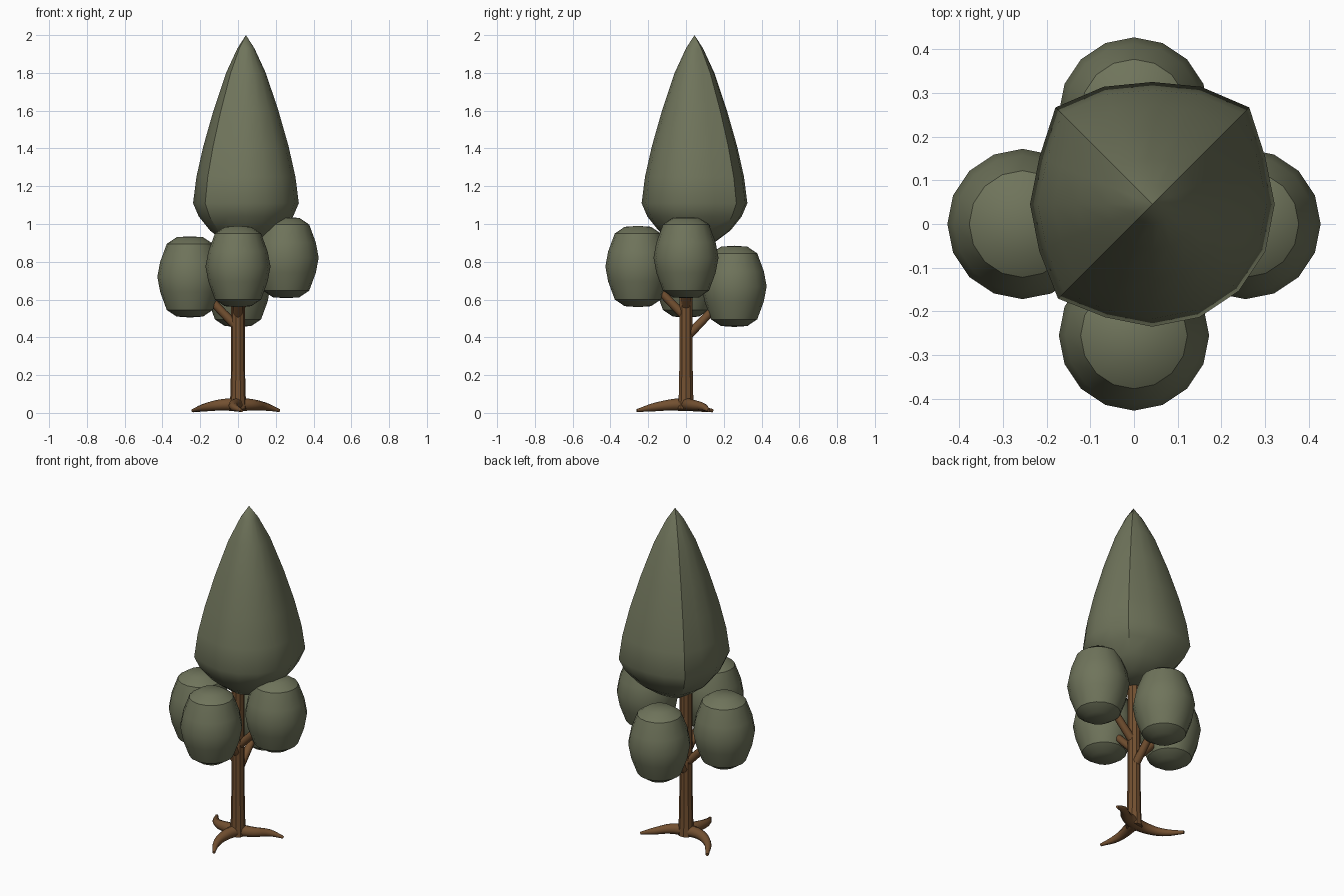
import bpy, bmesh
from math import cos, sin, pi, radians

if "Cube" in bpy.data.objects:
    bpy.data.objects.remove(bpy.data.objects["Cube"])


def material(name, rgb):
    m = bpy.data.materials.new(name)
    m.diffuse_color = (*rgb, 1)
    m.use_nodes = True
    m.node_tree.nodes["Principled BSDF"].inputs["Base Color"].default_value = m.diffuse_color
    return m


LEAF = material("leaf", (0.16, 0.175, 0.105))
BARK = material("bark", (0.17, 0.08, 0.03))


def finish(ob, mat, angle=35):
    ob.data.materials.clear()
    ob.data.materials.append(mat)
    bpy.ops.object.select_all(action='DESELECT')
    ob.select_set(True)
    bpy.context.view_layer.objects.active = ob
    bpy.ops.object.shade_smooth_by_angle(angle=radians(angle))


def lathe(name, profile, center, mat, sides=16, bump=None, angle=35):
    """Revolve (radius, z) points; bump scales the radius per side."""
    bm = bmesh.new()
    rings = []
    for r, z in profile:
        if r == 0:
            rings.append([bm.verts.new((center[0], center[1], center[2] + z))])
            continue
        ring = []
        for i in range(sides):
            a = 2 * pi * i / sides
            k = bump.get(i, 1) if bump else 1
            ring.append(bm.verts.new((center[0] + r * k * cos(a),
                                      center[1] + r * k * sin(a), center[2] + z)))
        rings.append(ring)
    for lo, hi in zip(rings, rings[1:]):
        for i in range(sides):
            j = (i + 1) % sides
            if len(lo) == 1:
                bm.faces.new((lo[0], hi[j], hi[i]))
            elif len(hi) == 1:
                bm.faces.new((lo[i], lo[j], hi[0]))
            else:
                bm.faces.new((lo[i], lo[j], hi[j], hi[i]))
    me = bpy.data.meshes.new(name)
    bm.to_mesh(me)
    bm.free()
    ob = bpy.data.objects.new(name, me)
    bpy.context.collection.objects.link(ob)
    finish(ob, mat, angle)


def tube(name, points, mat):
    """Tapered tube through (x, y, z, radius) points."""
    cu = bpy.data.curves.new(name, 'CURVE')
    cu.dimensions = '3D'
    cu.bevel_depth = 1
    cu.bevel_resolution = 2
    cu.resolution_u = 4
    cu.use_fill_caps = True
    sp = cu.splines.new('BEZIER')
    sp.bezier_points.add(len(points) - 1)
    for bp, (x, y, z, r) in zip(sp.bezier_points, points):
        bp.co = (x, y, z)
        bp.radius = r
        bp.handle_left_type = bp.handle_right_type = 'AUTO'
    ob = bpy.data.objects.new(name, cu)
    bpy.context.collection.objects.link(ob)
    bpy.ops.object.select_all(action='DESELECT')
    ob.select_set(True)
    bpy.context.view_layer.objects.active = ob
    bpy.ops.object.convert(target='MESH')
    finish(bpy.context.view_layer.objects.active, mat, 50)


# Pointed crown, slightly squared at the diagonals
crown = [(0, .895), (.11, .905), (.19, .965), (.25, 1.04), (.28, 1.11), (.262, 1.25),
         (.226, 1.41), (.172, 1.6), (.105, 1.8), (.045, 1.93), (0, 2.0)]
lathe("crown", crown, (.042, .045, 0), LEAF,
      bump={2: 1.12, 3: 1.04, 4: 1.0, 5: 1.04, 6: 1.12, 10: 1.09})

# Four barrel-shaped leaf clusters, each on its own branch, spiralling upward
cluster = [(0, -.215), (.07, -.21), (.122, -.175), (.157, -.08), (.172, 0),
           (.157, .08), (.122, .175), (.07, .21), (0, .215)]
sides = [("back", 0, 1, .67), ("left", -1, 0, .72), ("front", 0, -1, .775), ("right", 1, 0, .822)]
for name, dx, dy, z in sides:
    lathe(name + "_leaf_cluster", cluster, (.255 * dx, .255 * dy, z), LEAF)
    tube(name + "_branch", [(.01 * dx, .01 * dy, z - .26, .024),
                            (.08 * dx, .08 * dy, z - .19, .022),
                            (.2 * dx, .2 * dy, z - .06, .02)], BARK)

# Trunk
lathe("trunk", [(0, .02), (.046, .02), (.04, .1), (.036, .3), (.036, .96), (0, .96)],
      (0, 0, 0), BARK, sides=10)

# Three curling roots
roots = [
    [(0, 0, .045, .036), (.08, .03, .042, .03), (.15, .09, .032, .021), (.22, .12, .012, .008)],
    [(0, 0, .045, .036), (-.02, -.08, .042, .03), (-.02, -.17, .03, .022), (.02, -.26, .012, .008)],
    [(0, 0, .045, .036), (-.09, 0, .042, .03), (-.17, .04, .03, .022), (-.24, .14, .012, .009)],
]
for i, pts in enumerate(roots):
    tube(f"root_{i + 1}", pts, BARK)
